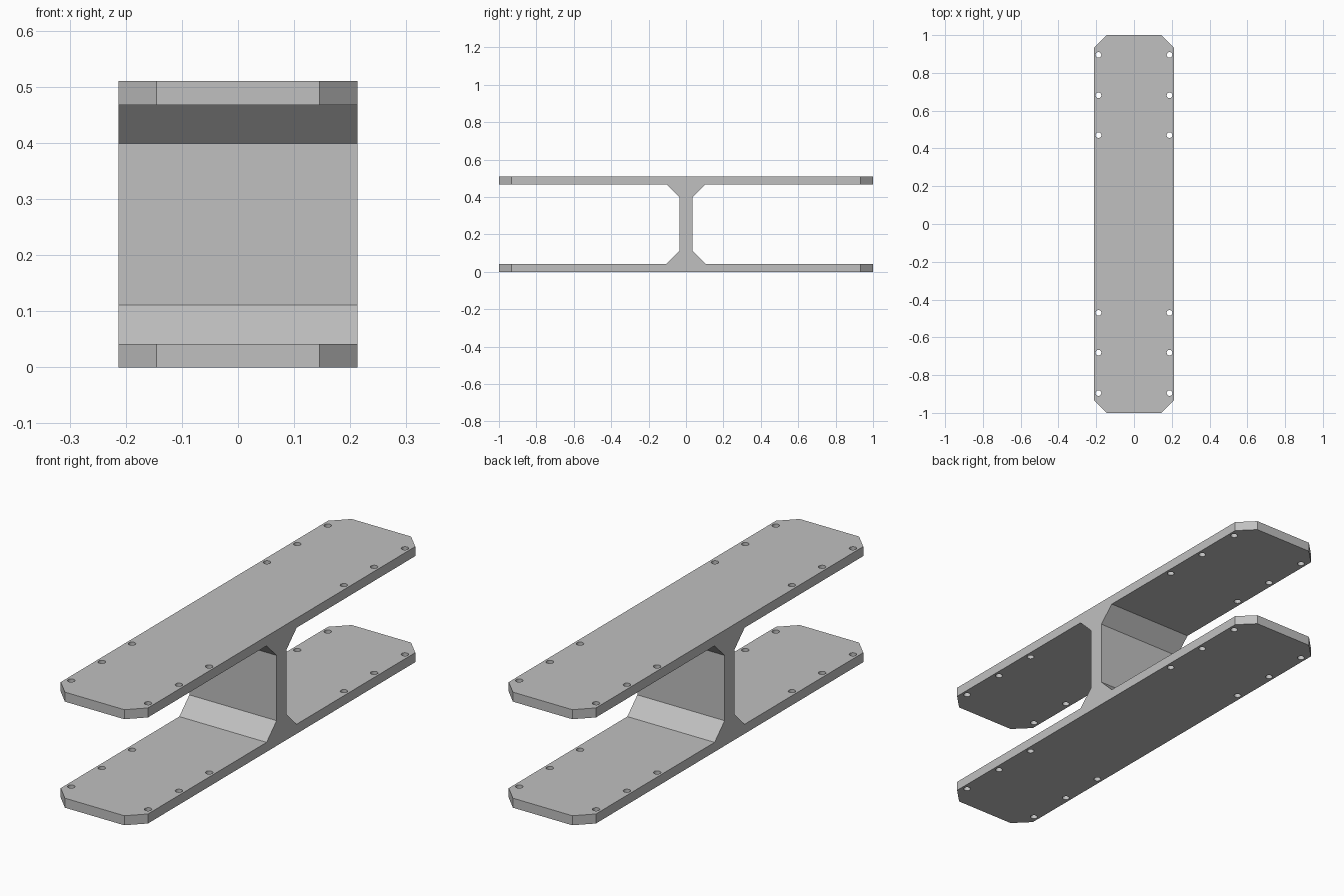
import bpy, bmesh
from mathutils import Matrix

if "Cube" in bpy.data.objects:
    bpy.data.objects.remove(bpy.data.objects["Cube"])

HALF_W, HEIGHT, PLATE = 0.213, 0.51, 0.042
WEB, GUSSET, GUSSET_Z = 0.035, 0.105, 0.111
CHAMFER = 0.068

grey = bpy.data.materials.new("plain grey")
grey.diffuse_color = (0.53, 0.53, 0.53, 1)
grey.use_nodes = True
grey.node_tree.nodes["Principled BSDF"].inputs["Base Color"].default_value = grey.diffuse_color


def add_object(name, bm):
    mesh = bpy.data.meshes.new(name)
    bmesh.ops.recalc_face_normals(bm, faces=bm.faces)
    bm.to_mesh(mesh)
    bm.free()
    mesh.materials.append(grey)
    obj = bpy.data.objects.new(name, mesh)
    bpy.context.collection.objects.link(obj)
    return obj


# I-beam profile: a quarter outline mirrored top to bottom and side to side
quarter = [(1, 0), (1, PLATE), (GUSSET, PLATE), (WEB, GUSSET_Z)]
right = quarter + [(y, HEIGHT - z) for y, z in reversed(quarter)]
profile = right + [(-y, z) for y, z in reversed(right)]

bm = bmesh.new()
face = bm.faces.new([bm.verts.new((-HALF_W, y, z)) for y, z in profile])
ext = bmesh.ops.extrude_face_region(bm, geom=[face])
bmesh.ops.translate(bm, vec=(2 * HALF_W, 0, 0),
                    verts=[v for v in ext["geom"] if isinstance(v, bmesh.types.BMVert)])

# Chamfered plate corners
corners = [e for e in bm.edges
           if all(abs(v.co.y) > 0.99 for v in e.verts)
           and abs(e.verts[0].co.z - e.verts[1].co.z) > 0.01]
bmesh.ops.bevel(bm, geom=corners, offset=CHAMFER, segments=1, affect='EDGES')
beam = add_object("double_plate_beam", bm)

# Bolt holes through both plates
bm = bmesh.new()
for x in (-0.188, 0.188):
    for y in (0.895, 0.681, 0.47):
        for side in (-1, 1):
            bmesh.ops.create_cone(bm, cap_ends=True, segments=24,
                                  radius1=0.015, radius2=0.015, depth=1,
                                  matrix=Matrix.Translation((x, y * side, HEIGHT / 2)))
cutter = add_object("bolt_hole_cutter", bm)
cutter.hide_render = True
cutter.hide_set(True)

cut = beam.modifiers.new("bolt holes", 'BOOLEAN')
cut.operation = 'DIFFERENCE'
cut.solver = 'EXACT'
cut.object = cutter

# Smooth hole walls, crisp plate edges
bpy.context.view_layer.objects.active = beam
beam.select_set(True)
bpy.ops.object.modifier_apply(modifier=cut.name)
bpy.ops.object.shade_smooth_by_angle()
bpy.data.objects.remove(cutter)
